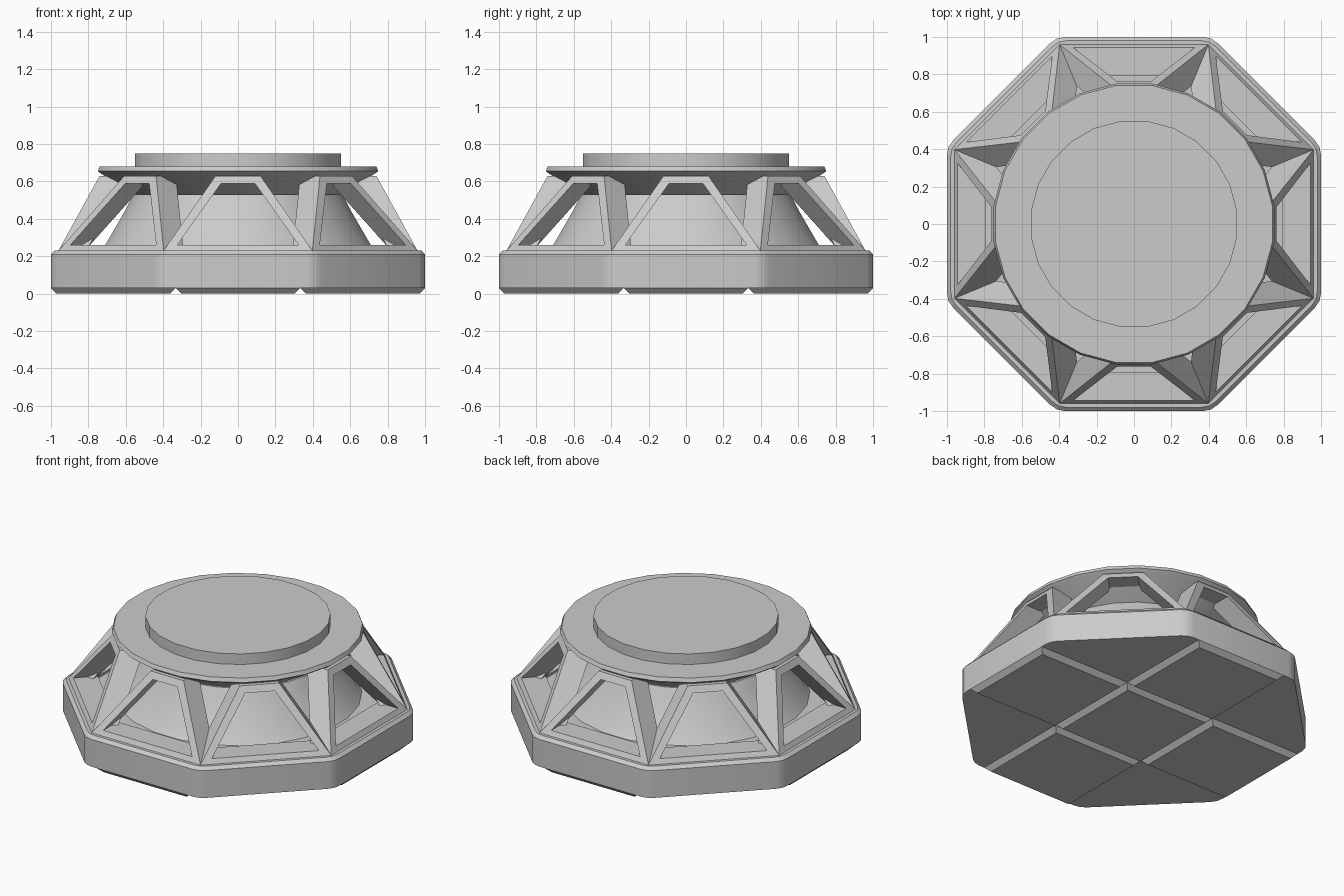
import bpy, bmesh
from math import pi, sin, cos, tan, radians

if "Cube" in bpy.data.objects:
    bpy.data.objects.remove(bpy.data.objects["Cube"])


def make(name, verts, faces, smooth=True):
    me = bpy.data.meshes.new(name)
    me.from_pydata(verts, [], faces)
    bm = bmesh.new()
    bm.from_mesh(me)
    bmesh.ops.recalc_face_normals(bm, faces=bm.faces)
    bm.to_mesh(me)
    bm.free()
    ob = bpy.data.objects.new(name, me)
    bpy.context.collection.objects.link(ob)
    bpy.ops.object.select_all(action='DESELECT')
    ob.select_set(True)
    bpy.context.view_layer.objects.active = ob
    if smooth:
        bpy.ops.object.shade_smooth_by_angle(angle=radians(25))
    return ob


def loft(name, rings, smooth=True):
    """Skin a stack of equal-length rings and cap both ends."""
    n = len(rings[0])
    verts = [v for r in rings for v in r]
    faces = [(k * n + i, k * n + (i + 1) % n, (k + 1) * n + (i + 1) % n, (k + 1) * n + i)
             for k in range(len(rings) - 1) for i in range(n)]
    faces += [tuple(range(n)), tuple(range(len(verts) - n, len(verts)))]
    return make(name, verts, faces, smooth)


def lathe(name, profile, n=24):
    """Profile is (apothem, z); flats face the axes."""
    rings = []
    for a, z in profile:
        r = a / cos(pi / n)
        rings.append([(r * cos(2 * pi * (i + .5) / n), r * sin(2 * pi * (i + .5) / n), z)
                      for i in range(n)])
    return loft(name, rings)


def octagon(a, z, t=0.045):
    """Octagon of apothem a with slightly rounded corners."""
    half = a * tan(pi / 8)
    ring = []
    for k in range(8):
        c, s = cos(k * pi / 4), sin(k * pi / 4)
        for y in (-half + t, half - t):
            ring.append((a * c - y * s, a * s + y * c, z))
        r, ang = a / cos(pi / 8) - 0.19 * t, (k + .5) * pi / 4
        ring.append((r * cos(ang), r * sin(ang), z))
    return ring


# Octagonal base with bevelled top rim
loft("base", [octagon(a, z) for a, z in ((1, 0.03), (1, 0.21), (0.98, 0.23))])

# Five bevelled floor tiles under the base, forming a plus
for i, (cx, cy) in enumerate(((0, 0), (1, 0), (-1, 0), (0, 1), (0, -1))):
    rings = []
    for h, z in ((0.3033, 0), (0.3333, 0.03)):
        rings.append([(cx * 0.6667 + sx * h, cy * 0.6667 + sy * h, z)
                      for sx, sy in ((-1, -1), (1, -1), (1, 1), (-1, 1))])
    loft(f"floor_tile_{i + 1}", rings, smooth=False)

# Conical core, flared flange and raised top disc
lathe("core", [(0.745, 0.22), (0.71, 0.26), (0.60, 0.45), (0.56, 0.53)])
lathe("flange", [(0.53, 0.52), (0.73, 0.64), (0.75, 0.655), (0.74, 0.68)])
lathe("top_disc", [(0.55, 0.67), (0.55, 0.75)])

# Eight sloping window frames
DEPTH = 0.15
outer = ((-0.398, 0.23), (0.398, 0.23), (0.12, 0.63), (-0.12, 0.63))
inner = ((-0.325, 0.26), (0.325, 0.26), (0.09, 0.59), (-0.09, 0.59))
frame_verts = [(x, -(0.96 - 0.22 * (z - 0.23) / 0.4) + d, z)
               for d in (0, DEPTH) for loop in (outer, inner) for x, z in loop]
frame_faces = []
for i in range(4):
    j = (i + 1) % 4
    frame_faces += [(i, j, 4 + j, 4 + i), (8 + i, 8 + j, 12 + j, 12 + i),
                    (i, j, 8 + j, 8 + i), (4 + i, 4 + j, 12 + j, 12 + i)]
for k in range(8):
    frame = make(f"window_frame_{k + 1}", frame_verts, frame_faces, smooth=False)
    frame.rotation_euler.z = k * pi / 4
